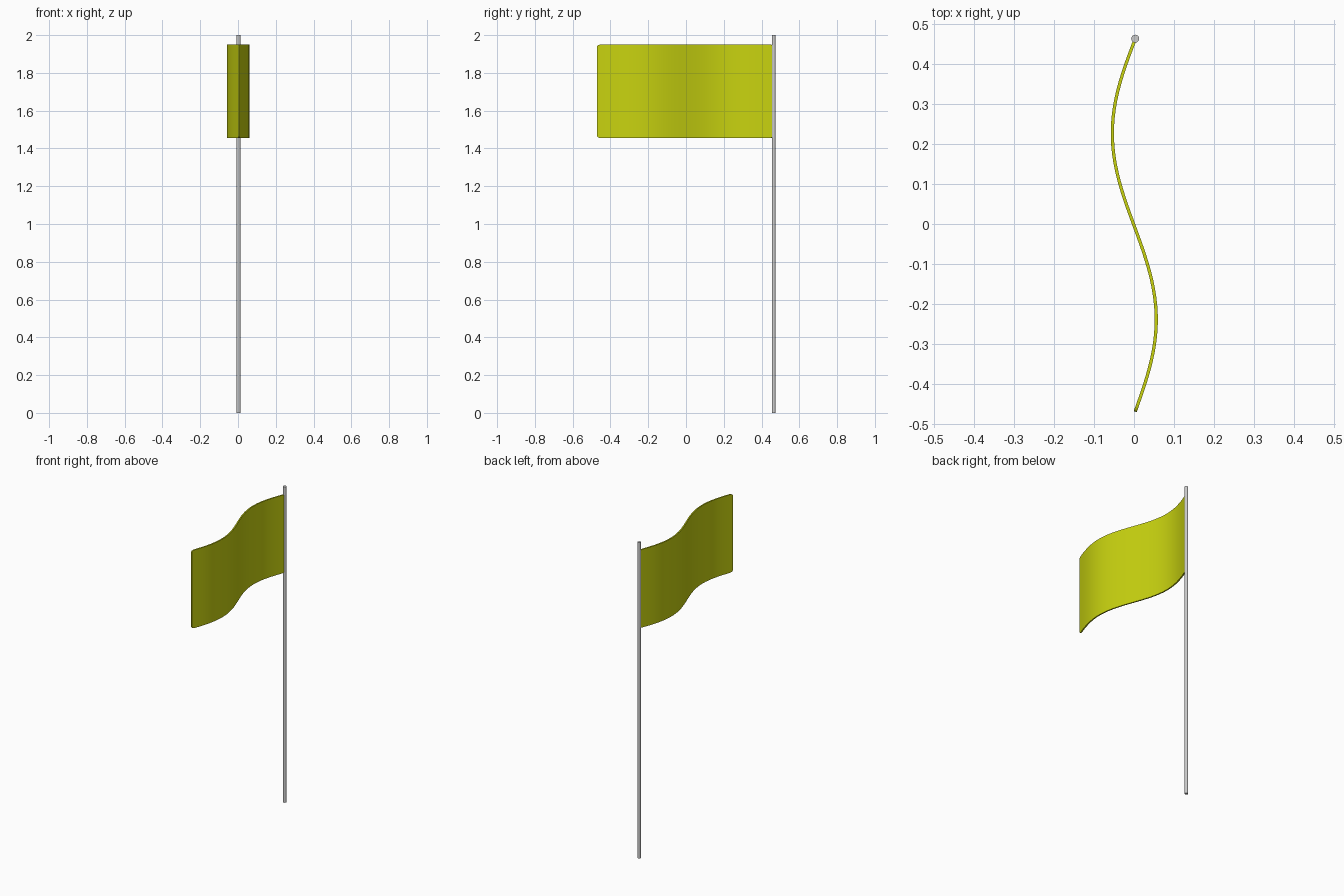
import bpy, bmesh, math

if "Cube" in bpy.data.objects:
    bpy.data.objects.remove(bpy.data.objects["Cube"])

POLE_X, POLE_Y, POLE_R = 0.003, 0.464, 0.01
Y0, Y1 = -0.47, 0.463          # free edge, pole edge
Z0, Z1 = 1.455, 1.95           # bottom, top
WAVE, CORNER_Y, CORNER_Z, THICK = 0.055, 0.02, 0.012, 0.008


def wave_x(y):
    t = (y - Y0) / (Y1 - Y0)
    return WAVE * math.sin(2 * math.pi * t) + 0.003 * (2 * t - 1) ** 2


# Pole
bpy.ops.mesh.primitive_cylinder_add(vertices=16, radius=POLE_R, depth=2,
                                    location=(POLE_X, POLE_Y, 1))
pole = bpy.context.object
pole.name = "pole"
bpy.ops.object.shade_smooth_by_angle(angle=math.radians(35))

# Flag columns: dense in the rounded corners, even along the wave
corner = [(CORNER_Y * (1 - math.cos(a)), CORNER_Z * (1 - math.sin(a)))
          for a in (math.pi / 2 * i / 5 for i in range(6))]
columns = [(Y0 + dy, inset) for dy, inset in corner]
span = Y1 - Y0 - 2 * CORNER_Y
columns += [(Y0 + CORNER_Y + span * i / 40, 0) for i in range(1, 40)]
columns += [(Y1 - dy, inset) for dy, inset in reversed(corner)]

# Waving sheet
bm = bmesh.new()
previous = None
for y, inset in columns:
    pair = [bm.verts.new((wave_x(y), y, z)) for z in (Z0 + inset, Z1 - inset)]
    if previous:
        bm.faces.new((previous[0], pair[0], pair[1], previous[1]))
    previous = pair
mesh = bpy.data.meshes.new("flag")
bm.to_mesh(mesh)
bm.free()
flag = bpy.data.objects.new("flag", mesh)
bpy.context.collection.objects.link(flag)

# Cloth thickness
solid = flag.modifiers.new("thickness", 'SOLIDIFY')
solid.thickness = THICK
solid.offset = 0

cloth = bpy.data.materials.new("yellow_green_cloth")
cloth.diffuse_color = (0.58, 0.65, 0.005, 1)
cloth.use_nodes = True
cloth.node_tree.nodes["Principled BSDF"].inputs["Base Color"].default_value = cloth.diffuse_color
mesh.materials.append(cloth)

bpy.ops.object.select_all(action='DESELECT')
flag.select_set(True)
bpy.context.view_layer.objects.active = flag
bpy.ops.object.modifier_apply(modifier=solid.name)
bpy.ops.object.shade_smooth_by_angle(angle=math.radians(40))
